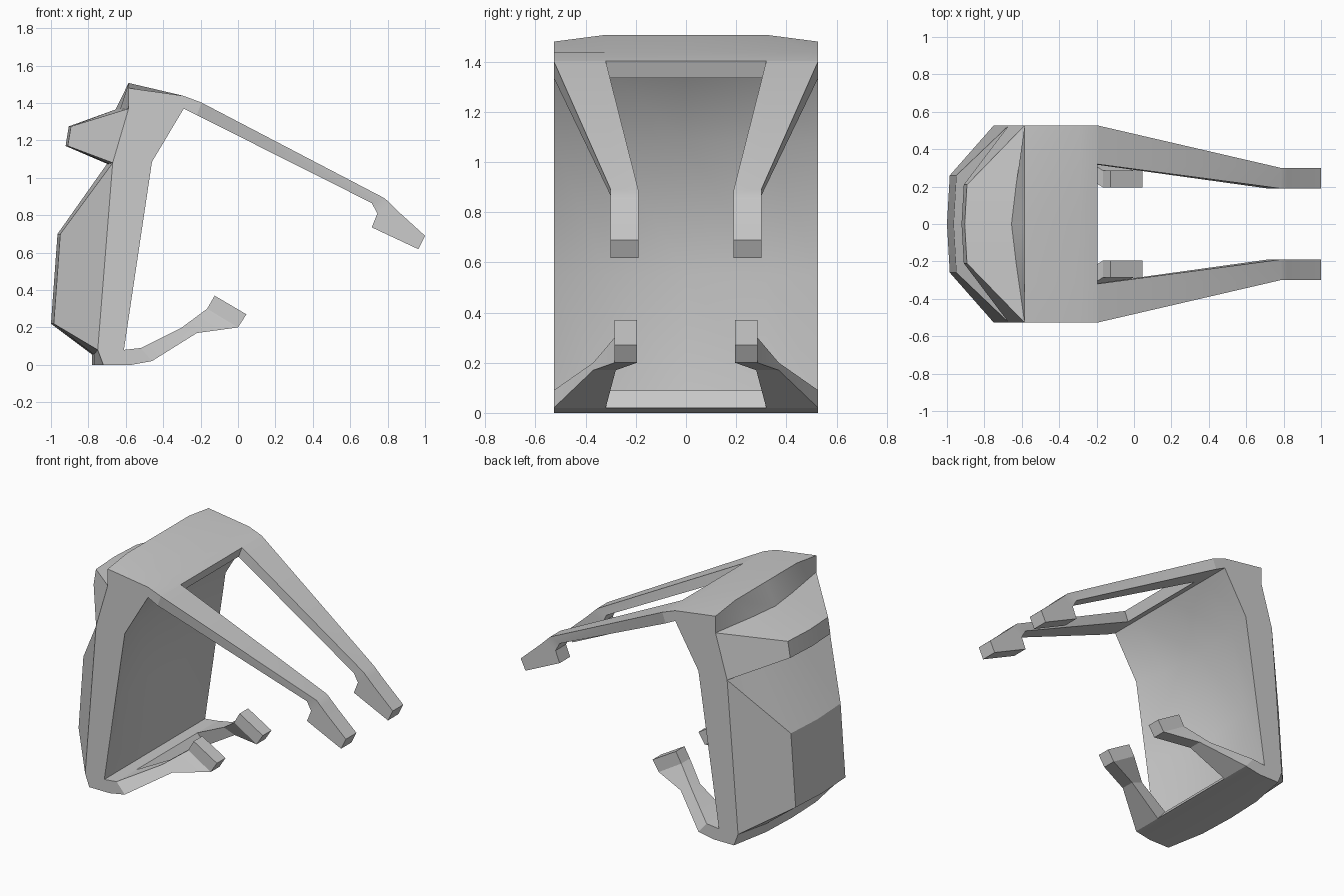
import bpy, bmesh, math

cube = bpy.data.objects.get("Cube")
if cube:
    bpy.data.objects.remove(cube, do_unlink=True)

grey = bpy.data.materials.new("plain grey")
grey.use_nodes = True
colour = (0.6, 0.6, 0.6, 1)
grey.diffuse_color = colour
grey.node_tree.nodes["Principled BSDF"].inputs["Base Color"].default_value = colour

HALF = 0.527   # half width of the body
ROOT = 0.32    # inner side of the arm roots


def finish(name, bm, angle):
    bmesh.ops.recalc_face_normals(bm, faces=bm.faces[:])
    mesh = bpy.data.meshes.new(name)
    bm.to_mesh(mesh)
    bm.free()
    mesh.materials.append(grey)
    obj = bpy.data.objects.new(name, mesh)
    bpy.context.collection.objects.link(obj)
    bpy.ops.object.select_all(action='DESELECT')
    obj.select_set(True)
    bpy.context.view_layer.objects.active = obj
    bpy.ops.object.shade_smooth_by_angle(angle=math.radians(angle))


def loft(name, rings, cap_start=True, angle=25):
    """Skin closed rings of points, merging points that coincide."""
    bm = bmesh.new()
    cache = {}

    def vert(p):
        key = tuple(round(c, 4) for c in p)
        if key not in cache:
            cache[key] = bm.verts.new(key)
        return cache[key]

    def face(points):
        loop = list(dict.fromkeys(vert(p) for p in points))
        if len(loop) > 2:
            bm.faces.new(loop)

    for a, b in zip(rings, rings[1:]):
        for i in range(len(a)):
            j = (i + 1) % len(a)
            face([a[i], a[j], b[j], b[i]])
    if cap_start:
        face(rings[0])
    face(rings[-1])
    finish(name, bm, angle)


# Body profile: side (x, z), shoulder (x, y, z), extra bulge of the centre line
low, waist, brow = (-0.75, 0.08), (-0.67, 1.08), (-0.585, 1.37)
profile = [
    ((-0.57, 0), (-0.57, ROOT, 0), 0),
    ((-0.72, 0), (-0.77, 0.26, 0), 0.01),
    (low, (-0.77, 0.26, 0.055), 0.01),
    (low, (-0.985, 0.26, 0.22), 0.015),
    (waist, (-0.95, 0.26, 0.70), 0.015),
    (waist, (-0.69, 0.21, 1.075), 0.01),
    (waist, (-0.91, 0.21, 1.17), 0.012),
    (brow, (-0.893, 0.21, 1.275), 0.012),
    (brow, (-0.63, 0.21, 1.365), 0.025),
    ((-0.585, 1.48), (-0.585, ROOT, 1.507), 0),
    ((-0.29, 1.438), (-0.29, ROOT, 1.438), 0),
    ((-0.195, 1.402), (-0.195, ROOT, 1.402), 0),
    ((-0.22, 1.335), (-0.22, ROOT, 1.335), 0),
    ((-0.29, 1.37), (-0.29, ROOT, 1.37), 0),
    # hollow inner wall
    ((-0.46, 1.085), (-0.515, ROOT, 1.085), 0.025),
    ((-0.54, 0.55), (-0.62, ROOT, 0.55), 0.04),
    ((-0.61, 0.08), (-0.61, ROOT, 0.08), 0),
    ((-0.52, 0.09), (-0.52, ROOT, 0.09), 0),
    ((-0.46, 0.02), (-0.46, ROOT, 0.02), 0),
]


def side_ring(s):
    return [(p[0], s * HALF, p[1]) for p, _, _ in profile]


def shoulder_ring(s):
    return [(m[0], s * m[1], m[2]) for _, m, _ in profile]


centre = [(m[0] - bulge, 0, m[2]) for _, m, bulge in profile]
loft("body_shell", [side_ring(-1), shoulder_ring(-1), centre,
                    shoulder_ring(1), side_ring(1)], angle=30)

# Arm sections: top (x, z), bottom (x, z), inner y, outer y
upper = [
    ((-0.195, 1.402), (-0.22, 1.335), ROOT, HALF),
    ((0.785, 0.89), (0.715, 0.865), 0.19, 0.30),
    ((0.82, 0.856), (0.745, 0.81), 0.19, 0.30),
    ((0.86, 0.817), (0.715, 0.735), 0.19, 0.30),
    ((1.0, 0.69), (0.965, 0.618), 0.19, 0.30),
]
lower = [
    ((-0.52, 0.09), (-0.46, 0.02), ROOT, HALF),
    ((-0.30, 0.20), (-0.22, 0.17), 0.28, 0.37),
    ((-0.165, 0.30), (0.0, 0.20), 0.195, 0.285),
    ((-0.125, 0.37), (0.045, 0.27), 0.195, 0.285),
]
for label, sections in (("upper_arm", upper), ("lower_arm", lower)):
    for side, s in (("front", -1), ("back", 1)):
        rings = [[(t[0], s * i, t[1]), (t[0], s * o, t[1]),
                  (b[0], s * o, b[1]), (b[0], s * i, b[1])]
                 for t, b, i, o in sections]
        loft(f"{label}_{side}", rings, cap_start=False, angle=20)
